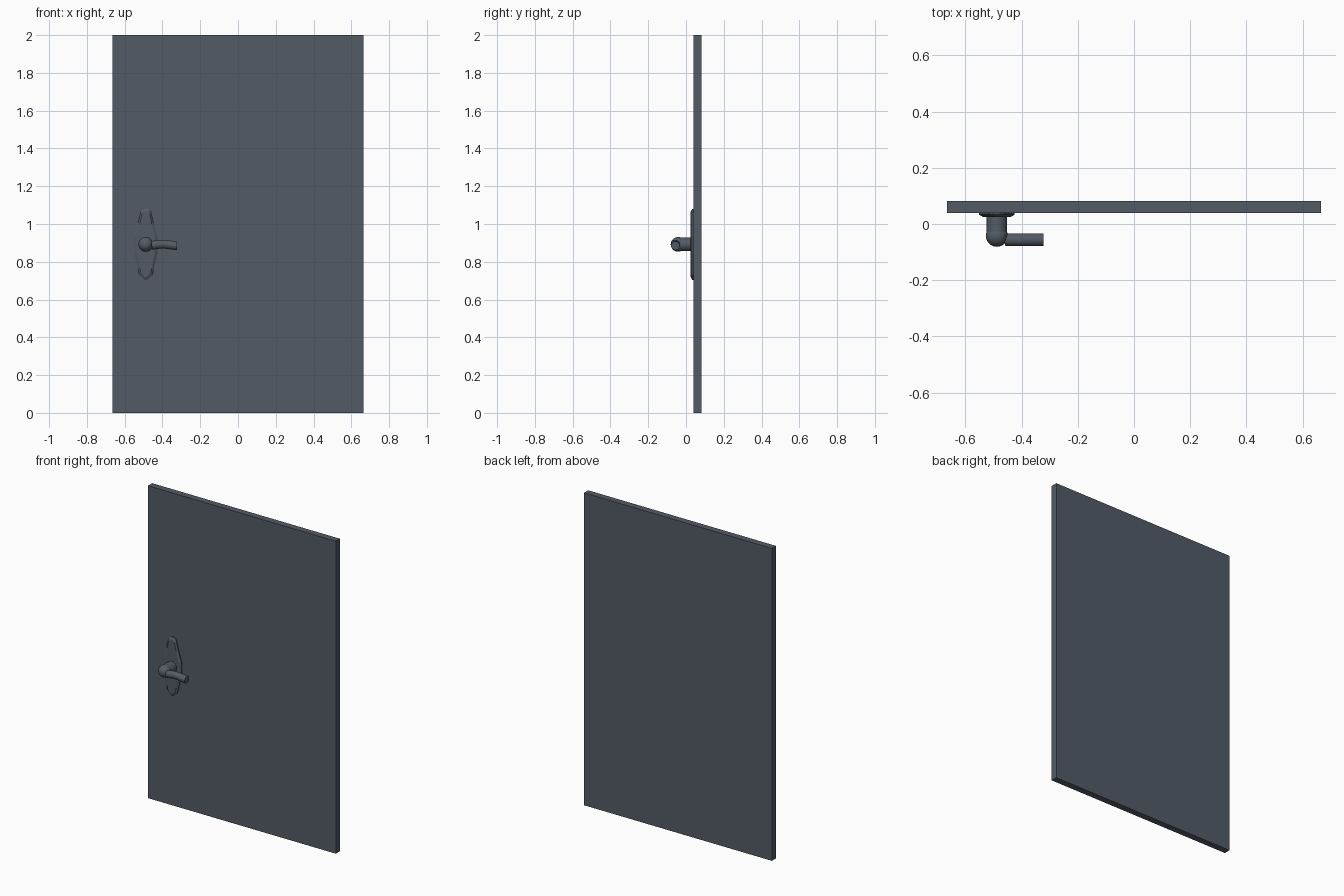
import bpy, bmesh, math
from mathutils import Vector

if "Cube" in bpy.data.objects:
    bpy.data.objects.remove(bpy.data.objects["Cube"])

slate = bpy.data.materials.new("dark_slate")
slate.diffuse_color = (0.085, 0.105, 0.13, 1)
slate.use_nodes = True
slate.node_tree.nodes["Principled BSDF"].inputs["Base Color"].default_value = slate.diffuse_color

HX, HZ = -0.488, 0.892      # handle axis
FRONT = 0.039               # front face of the door panel


def finish(name, smooth=False):
    ob = bpy.context.object
    ob.name = name
    ob.data.materials.append(slate)
    if smooth:
        bpy.ops.object.shade_smooth_by_angle(angle=math.radians(35))
    return ob


def from_bmesh(bm, name, smooth=False):
    bmesh.ops.recalc_face_normals(bm, faces=bm.faces)
    me = bpy.data.meshes.new(name)
    bm.to_mesh(me)
    bm.free()
    ob = bpy.data.objects.new(name, me)
    bpy.context.collection.objects.link(ob)
    bpy.ops.object.select_all(action='DESELECT')
    ob.select_set(True)
    bpy.context.view_layer.objects.active = ob
    return finish(name, smooth)


def skin(rings, name, smooth=False):
    """Bridge equal-sized rings of points and cap both ends."""
    bm = bmesh.new()
    loops = [[bm.verts.new(p) for p in r] for r in rings]
    n = len(loops[0])
    for a, b in zip(loops, loops[1:]):
        for i in range(n):
            j = (i + 1) % n
            bm.faces.new((a[i], a[j], b[j], b[i]))
    bm.faces.new(loops[0])
    bm.faces.new(loops[-1])
    return from_bmesh(bm, name, smooth)


# Door panel
bpy.ops.mesh.primitive_cube_add(size=1, location=(0, 0.06, 1))
bpy.context.object.scale = (1.33, 0.042, 2)
finish("door_panel")

# Backplate: mirrored half outline, with a chamfered front rim
half = [(0.012, 0.188), (0.026, 0.176), (0.041, 0.115), (0.063, 0.045),
        (0.063, -0.04), (0.041, -0.135), (0.034, -0.162), (0.006, -0.188)]
outline = half + [(-x, z) for x, z in reversed(half)]
plate = [[(HX + x * sx, y, HZ + z * sz) for x, z in outline]
         for sx, sz, y in ((1, 1, FRONT), (1, 1, 0.033), (0.78, 0.92, 0.025))]
skin(plate, "handle_backplate")

# Spindle from the plate to the knuckle
bpy.ops.mesh.primitive_cylinder_add(vertices=32, radius=0.036, depth=0.082,
                                    location=(HX, -0.002, HZ),
                                    rotation=(math.pi / 2, 0, 0))
finish("handle_spindle", True)

# Rounded knuckle
bpy.ops.mesh.primitive_uv_sphere_add(segments=32, ring_count=16, radius=0.039,
                                     location=(HX, -0.042, HZ),
                                     rotation=(math.pi / 2, 0, 0))
finish("handle_knuckle", True)

# Lever: round bar following a gentle wave
rings = []
for i in range(13):
    t = i / 12
    x = -0.457 + 0.134 * t
    dz = 0.004 * math.sin(t * math.pi * 1.6 - 0.6)
    slope = 0.004 * math.pi * 1.6 / 0.134 * math.cos(t * math.pi * 1.6 - 0.6)
    up = Vector((-slope, 0, 1)).normalized()
    c = Vector((x, -0.056, HZ - 0.003 + dz))
    rings.append([c + 0.023 * (math.cos(a) * up + math.sin(a) * Vector((0, 1, 0)))
                  for a in (k * math.tau / 24 for k in range(24))])
skin(rings, "handle_lever", True)
